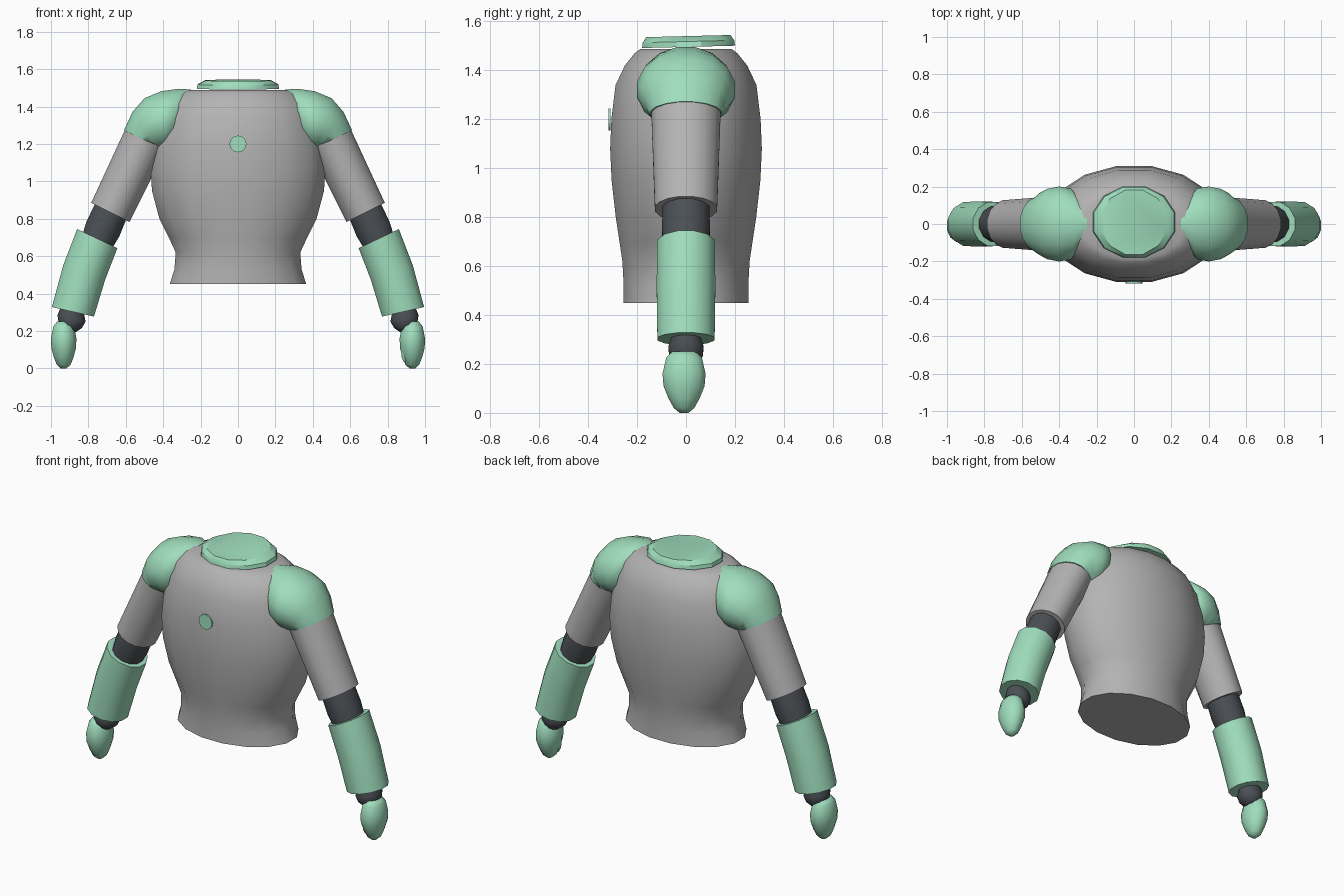
import bpy, bmesh, math

cube = bpy.data.objects.get("Cube")
if cube:
    bpy.data.objects.remove(cube, do_unlink=True)


def material(name, rgb):
    mat = bpy.data.materials.new(name)
    mat.use_nodes = True
    mat.diffuse_color = (*rgb, 1)
    mat.node_tree.nodes["Principled BSDF"].inputs["Base Color"].default_value = (*rgb, 1)
    return mat


GREY = material("warm grey", (0.46, 0.45, 0.45))
GREEN = material("mint green", (0.35, 0.73, 0.51))
DARK = material("dark joint grey", (0.07, 0.08, 0.09))


def loft(name, rings, mat, sides=12, side=1, cy=0.0, angle=40):
    """Skin elliptical rings; each ring is (outer x, z, inner x, z, depth radius)."""
    bm = bmesh.new()
    loops = []
    for ox, oz, ix, iz, ry in rings:
        loop = []
        for i in range(sides):
            a = 2 * math.pi * (i + 0.5) / sides
            c, s = math.cos(a), math.sin(a)
            # widen so the flats, not the corners, set the depth
            s /= math.cos(math.pi / sides)
            c /= math.cos(math.pi / sides)
            x = (ox + ix) / 2 + c * (ox - ix) / 2
            z = (oz + iz) / 2 + c * (oz - iz) / 2
            loop.append(bm.verts.new((side * x, cy + s * ry, z)))
        loops.append(loop)
    for a, b in zip(loops, loops[1:]):
        for i in range(sides):
            j = (i + 1) % sides
            bm.faces.new((a[i], a[j], b[j], b[i]))
    bm.faces.new(loops[0])
    bm.faces.new(loops[-1])
    bmesh.ops.recalc_face_normals(bm, faces=bm.faces)
    mesh = bpy.data.meshes.new(name)
    bm.to_mesh(mesh)
    bm.free()
    mesh.materials.append(mat)
    obj = bpy.data.objects.new(name, mesh)
    bpy.context.collection.objects.link(obj)
    bpy.ops.object.select_all(action='DESELECT')
    obj.select_set(True)
    bpy.context.view_layer.objects.active = obj
    bpy.ops.object.shade_smooth_by_angle(angle=math.radians(angle))
    return obj


def upright(levels, cx=0.0):
    """Turn (z, half width, half depth) levels into flat rings."""
    return [(cx + rx, z, cx - rx, z, ry) for z, rx, ry in levels]


# Torso with flared waist and rounded shoulders
loft("torso", upright([
    (0.45, 0.365, 0.255), (0.53, 0.34, 0.255), (0.62, 0.333, 0.26),
    (0.70, 0.37, 0.272), (0.80, 0.42, 0.287), (0.95, 0.46, 0.304),
    (1.08, 0.468, 0.31), (1.20, 0.455, 0.305), (1.34, 0.42, 0.288),
    (1.42, 0.38, 0.25), (1.47, 0.32, 0.21), (1.488, 0.27, 0.185)]),
    GREY, sides=16, angle=60)

# Neck collar, tipped slightly forward
collar = loft("neck_collar", upright([(-0.022, 0.22, 0.19), (0.0, 0.215, 0.187),
                                      (0.022, 0.175, 0.172)]), GREEN, angle=30)
collar.location = (0, 0.01, 1.518)
collar.rotation_euler.x = 0.025

# Chest button
bpy.ops.mesh.primitive_cylinder_add(vertices=16, radius=0.045, depth=0.009,
                                    location=(0, -0.313, 1.2),
                                    rotation=(math.pi / 2, 0, 0))
button = bpy.context.object
button.name = "chest_button"
button.data.materials.append(GREEN)

# Arms, the same on both sides
for label, side in (("left", 1), ("right", -1)):
    loft(label + "_shoulder_pad", [
        (0.25, 1.491, 0.30, 1.32, 0.10), (0.32, 1.495, 0.36, 1.17, 0.19),
        (0.41, 1.482, 0.39, 1.16, 0.2), (0.50, 1.445, 0.41, 1.16, 0.188),
        (0.565, 1.37, 0.42, 1.165, 0.165), (0.61, 1.272, 0.40, 1.175, 0.146)],
        GREEN, sides=16, side=side, angle=60)
    loft(label + "_upper_arm", [
        (0.60, 1.285, 0.38, 1.185, 0.142), (0.785, 0.885, 0.58, 0.782, 0.127)],
        GREY, sides=16, side=side)
    loft(label + "_elbow", [
        (0.755, 0.90, 0.59, 0.815, 0.095), (0.81, 0.785, 0.635, 0.705, 0.098),
        (0.84, 0.69, 0.68, 0.63, 0.09)], DARK, side=side)
    loft(label + "_forearm", [
        (0.86, 0.745, 0.645, 0.643, 0.118), (0.935, 0.55, 0.71, 0.475, 0.12),
        (0.995, 0.328, 0.77, 0.277, 0.117)], GREEN, side=side)
    loft(label + "_wrist", [
        (0.94, 0.35, 0.83, 0.325, 0.05), (0.965, 0.285, 0.815, 0.25, 0.072),
        (0.96, 0.25, 0.835, 0.215, 0.068), (0.95, 0.2, 0.88, 0.185, 0.04)],
        DARK, side=side, angle=60)
    hand = [(0.25, 0.035, 0.05), (0.225, 0.055, 0.073), (0.16, 0.068, 0.088),
            (0.11, 0.066, 0.084), (0.06, 0.053, 0.064), (0.02, 0.037, 0.042),
            (0.0, 0.015, 0.018)]
    loft(label + "_hand", upright(hand, 0.932), GREEN, side=side, cy=-0.008, angle=60)

# Thumb tip on the left hand
loft("left_thumb", upright([(0.1, 0.022, 0.02), (0.06, 0.018, 0.02),
                            (0.035, 0.008, 0.01)], 0.893), GREEN, cy=-0.03, angle=60)
